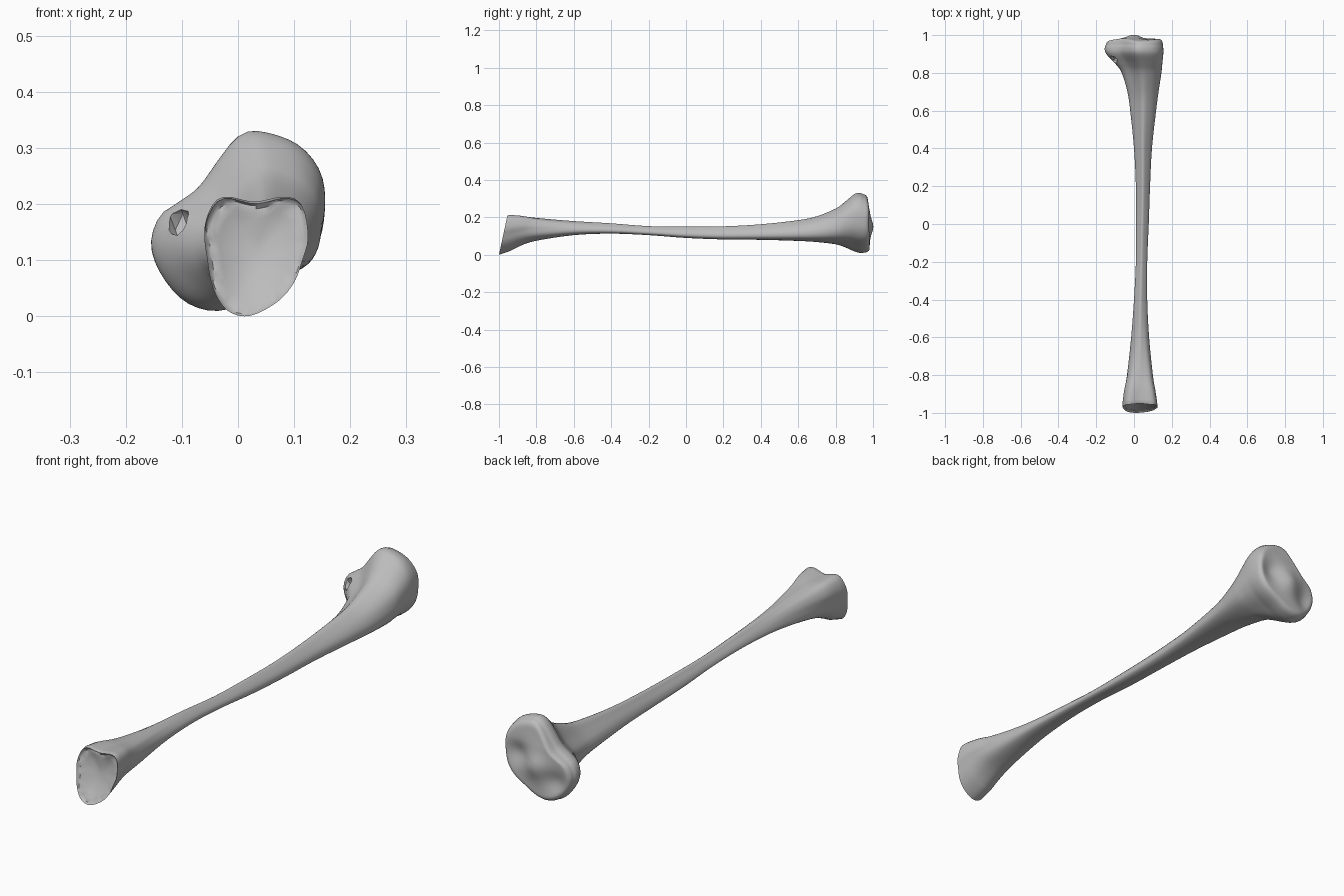
import bpy
import bmesh
import math
import random
from mathutils import Vector

random.seed(4)
SIDES = 56

cube = bpy.data.objects.get("Cube")
if cube:
    bpy.data.objects.remove(cube, do_unlink=True)

bone_grey = bpy.data.materials.new("bone grey")
bone_grey.use_nodes = True
colour = (0.5, 0.5, 0.5, 1)
bone_grey.diffuse_color = colour
bone_grey.node_tree.nodes["Principled BSDF"].inputs["Base Color"].default_value = colour

# Outlines in hundredths (x, z): flared knee end, shaft, ankle end
KNEE = [(3.5, 33), (10, 31), (14, 27), (15.5, 22), (15, 15), (13, 10.5), (10, 7.5),
        (5, 4.5), (0, 1.8), (-5, 1), (-10, 3), (-14, 8), (-15.5, 13), (-14, 17.7),
        (-11, 20), (-7, 23), (-3, 28.5), (0, 32)]
SHAFT = [(0, 10), (5, 6), (9, 0), (9, -6), (4, -9), (-4, -9), (-9, -6), (-8, 0), (-4, 6)]
ANKLE = [(3, 20), (8.5, 21), (11.5, 19.5), (12.5, 14), (11.5, 10), (10, 6), (7, 2.5),
         (2, 0), (-2, 1), (-4.5, 5), (-5.5, 10), (-6, 15), (-4.5, 19.5), (-2, 21)]

# Stations in hundredths: y, x min, x max, z min, z max, shape (-1 ankle, 1 knee)
STATIONS = [
    (-94, -6, 12.2, 2, 21.3, -1), (-88, -5.2, 11.3, 5, 20.8, -.9),
    (-80, -3.7, 10, 7.5, 19.7, -.6), (-60, -1.5, 8, 10.5, 18, -.2),
    (-40, 0, 7, 11.3, 16.8, 0), (-20, 1, 7, 10.5, 15.3, 0), (0, 1, 7.8, 9, 15, 0),
    (20, 1, 8.5, 8.2, 15.2, 0), (40, 0, 9.5, 8, 16.3, 0), (60, -2, 11.7, 7.4, 18.5, .15),
    (70, -3.5, 13, 6.8, 20.6, .3), (80, -6.5, 14.5, 5.6, 24.7, .6),
    (85, -10, 15, 4, 28.3, .85), (90, -14.7, 15.5, 1.8, 32.4, 1),
    (93, -15.5, 15.5, 1, 33, 1), (95, -14.8, 15.3, 1.1, 32.3, 1)]


def spline(points, steps, closed=False):
    """Smooth curve through points of any dimension."""
    count = len(points)
    result = []
    for i in range(count if closed else count - 1):
        ids = [i + k for k in (-1, 0, 1, 2)]
        ids = [k % count if closed else max(0, min(k, count - 1)) for k in ids]
        a, b, c, d = [Vector(points[k]) for k in ids]
        for j in range(steps):
            t = j / steps
            result.append((b * 2 + (c - a) * t + (a * 2 - b * 5 + c * 4 - d) * t ** 2
                           + (b * 3 - a - c * 3 + d) * t ** 3) / 2)
    if not closed:
        result.append(Vector(points[-1]))
    return result


def fit(points, low, high):
    """Stretch 2D points so that they fill a box."""
    mins = [min(p[k] for p in points) for k in (0, 1)]
    maxs = [max(p[k] for p in points) for k in (0, 1)]
    return [Vector([low[k] + (p[k] - mins[k]) / (maxs[k] - mins[k]) * (high[k] - low[k])
                    for k in (0, 1)]) for p in points]


def polar(outline):
    """Radii of an outline at equal angles, in a unit box."""
    points = fit(spline(outline, 8, True), (-1, -1), (1, 1))
    turn = 2 * math.pi
    table = sorted((math.atan2(p.y, p.x) % turn, p.length) for p in points)
    table = ([(table[-1][0] - turn, table[-1][1])] + table
             + [(table[0][0] + turn, table[0][1])])
    radii = []
    for i in range(SIDES):
        angle = turn * i / SIDES
        for (a, r), (b, q) in zip(table, table[1:]):
            if a <= angle < b:
                radii.append(r + (q - r) * (angle - a) / (b - a))
                break
    return radii


knee, shaft, ankle = polar(KNEE), polar(SHAFT), polar(ANKLE)


def section(row):
    """Blended cross-section (x, z) of one station."""
    _, x0, x1, z0, z1, shape = row
    end = knee if shape > 0 else ankle
    mix = min(1, abs(shape))
    points = []
    for i in range(SIDES):
        angle = 2 * math.pi * i / SIDES
        radius = shaft[i] + (end[i] - shaft[i]) * mix
        points.append((radius * math.cos(angle), radius * math.sin(angle)))
    return fit(points, (x0 / 100, z0 / 100), (x1 / 100, z1 / 100))


def hill(x, z, cx, cz, size):
    return math.exp(-((x - cx) ** 2 + (z - cz) ** 2) / size ** 2)


def knee_face(x, z, s):
    """Two shallow dishes with a raised spine between them, on a rounded rim."""
    top = (.982 + .02 * hill(x, z, 0, .15, .05) - .018 * hill(x, z, .085, .18, .045)
           - .016 * hill(x, z, -.085, .1, .045) + .12 * min(0, x + .06)
           - .15 * max(0, z - .23))
    edge = min(1, (1 - s) / .14)
    return .95 + (top - .95) * math.sqrt(1 - (1 - edge) ** 2)


def ankle_face(x, z, s):
    """Slanted scooped socket whose low lip reaches furthest forward."""
    rough = random.uniform(0, .007) if .85 < s < 1 else 0
    return (-.957 - .043 * (.2 - z) / .2 + .032 * (1 - s ** 2)
            + .008 * hill(x, z, .03, .2, .03) + rough)


bm = bmesh.new()


def add_ring(points, ys):
    return [bm.verts.new((p.x, y, p.y)) for p, y in zip(points, ys)]


def bridge(a, b):
    for i in range(SIDES):
        j = (i + 1) % SIDES
        bm.faces.new((a[i], a[j], b[j], b[i]))


def cap(ring, outline, face, scales):
    """Close an end with shrinking rings that follow a face function."""
    middle = sum(outline, Vector((0, 0))) / SIDES
    for s in scales:
        points = [middle + (p - middle) * s for p in outline]
        inner = add_ring(points, [face(p.x, p.y, s) for p in points])
        bridge(ring, inner)
        ring = inner
    tip = bm.verts.new((middle.x, face(middle.x, middle.y, 0), middle.y))
    for i in range(SIDES):
        bm.faces.new((ring[i], ring[(i + 1) % SIDES], tip))


# Shaft with flared ends
rings = []
for row in spline(STATIONS, 4):
    rings.append(add_ring(section(row), [row[0] / 100] * SIDES))
for a, b in zip(rings, rings[1:]):
    bridge(a, b)

# Joint surfaces
inner_scales = [.8, .7, .6, .5, .4, .3, .2, .1]
cap(rings[-1], section(STATIONS[-1]), knee_face, [.99, .97, .94, .9, .86] + inner_scales)
cap(rings[0], section((0, -6, 12.5, 0, 21, -1)), ankle_face, [1, .96, .9] + inner_scales)


def make_object(name, mesh_builder):
    bmesh.ops.recalc_face_normals(mesh_builder, faces=mesh_builder.faces)
    mesh = bpy.data.meshes.new(name)
    mesh_builder.to_mesh(mesh)
    mesh_builder.free()
    mesh.materials.append(bone_grey)
    obj = bpy.data.objects.new(name, mesh)
    bpy.context.collection.objects.link(obj)
    return obj


bone = make_object("shin_bone", bm)

# Small rough pit under the overhanging side of the knee end
cutter_mesh = bmesh.new()
bmesh.ops.create_icosphere(cutter_mesh, subdivisions=1, radius=.028)
cutter = make_object("pit_cutter", cutter_mesh)
cutter.location = (-.105, .872, .168)
cutter.scale = (.85, 1, 1.15)
cutter.hide_render = True

for obj in bpy.context.selected_objects:
    obj.select_set(False)
bone.select_set(True)
bpy.context.view_layer.objects.active = bone
pit = bone.modifiers.new("pit", 'BOOLEAN')
pit.operation = 'DIFFERENCE'
pit.object = cutter
bpy.ops.object.modifier_apply(modifier=pit.name)
bpy.data.objects.remove(cutter, do_unlink=True)
bpy.ops.object.shade_smooth_by_angle(angle=math.radians(40))
